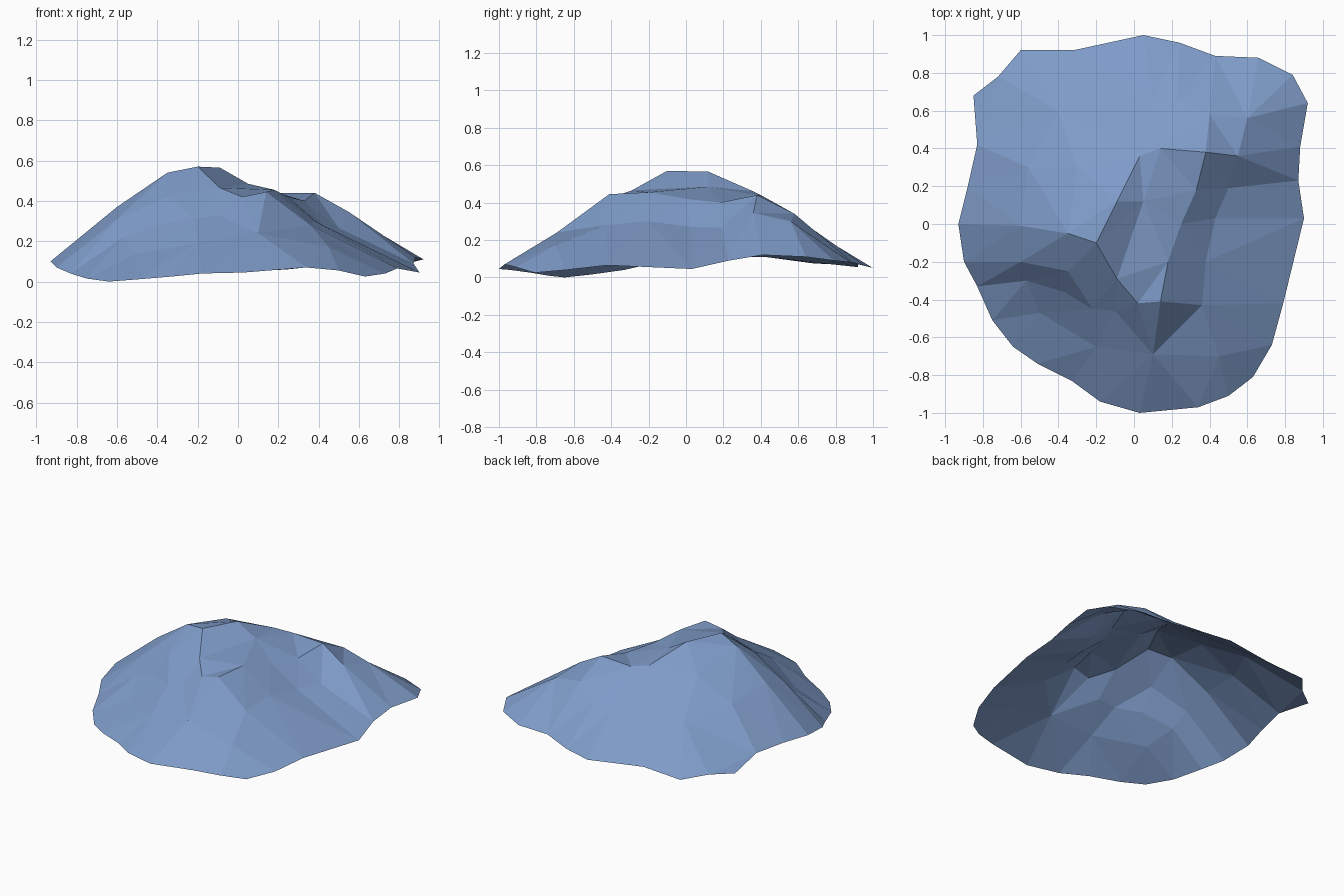
import bpy
from mathutils import Vector
from mathutils.geometry import delaunay_2d_cdt

# Wavy open foot of the mound, counter-clockwise from the back right
rim = [(.92, .64, .11), (.84, .79, .09), (.66, .88, .08), (.43, .89, .08),
       (.24, .96, .06), (.05, 1, .05), (-.32, .92, .07), (-.6, .92, .055),
       (-.72, .78, .07), (-.85, .68, .075), (-.83, .42, .11), (-.88, .2, .11),
       (-.93, 0, .10), (-.9, -.2, .07), (-.83, -.33, .04), (-.75, -.51, .015),
       (-.64, -.65, 0), (-.51, -.74, .01), (-.33, -.83, .025), (-.18, -.94, .04),
       (.03, -1, .045), (.34, -.97, .07), (.5, -.91, .055), (.63, -.81, .025),
       (.73, -.64, .04), (.79, -.42, .065), (.9, .03, .045), (.87, .23, .09),
       (.88, .41, .12)]

# Feature lines that shape the slopes
crest = [(-.6, -.01, .37), (-.35, -.05, .54), (-.2, -.1, .57),
         (-.09, .12, .565), (.03, .36, .46), (.1, .67, .25)]
valley = [(-.09, -.29, .465), (.05, .12, .485), (.14, .4, .44), (.23, .66, .27)]
ledge_top = [(-.6, -.2, .31), (-.35, -.25, .42), (-.09, -.29, .465)]
ledge_foot = [(-.57, -.3, .22), (-.37, -.36, .29), (-.22, -.45, .31),
              (-.1, -.46, .33), (.02, -.42, .42), (.14, -.41, .445)]
shoulder = [(.14, -.41, .445), (.18, -.2, .455), (.25, 0, .42),
            (.33, .18, .40), (.38, .38, .44), (.4, .58, .34)]
right_slope = [(.36, -.43, .28), (.38, -.2, .3), (.43, .03, .27),
               (.5, .19, .265), (.55, .36, .345), (.6, .56, .30)]
front_apron = [(-.5, -.47, .14), (-.2, -.65, .19), (.1, -.69, .24), (.45, -.7, .17)]
back_apron = [(-.56, .3, .33), (-.3, .3, .46), (-.4, .6, .28)]

# Join the lines and the foot into one faceted surface
lines = [crest, valley, ledge_top, ledge_foot, shoulder, right_slope,
         front_apron, back_apron]
points, edges = [], []


def index(p):
    if p not in points:
        points.append(p)
    return points.index(p)


for line in lines + [rim + rim[:1]]:
    for a, b in zip(line, line[1:]):
        edges.append((index(a), index(b)))

flat = [Vector(p[:2]) for p in points]
verts, _, faces, origin, _, _ = delaunay_2d_cdt(flat, edges, [], 1, 1e-5)
heights = [points[o[0]][2] if o else 0.3 for o in origin]

mesh = bpy.data.meshes.new("mound")
mesh.from_pydata([(v.x, v.y, h) for v, h in zip(verts, heights)], [], faces)
mesh.update()
mound = bpy.data.objects.new("mound", mesh)
bpy.context.collection.objects.link(mound)

# Single blue colour
blue = bpy.data.materials.new("soft blue")
blue.diffuse_color = (.21, .33, .58, 1)
mesh.materials.append(blue)
